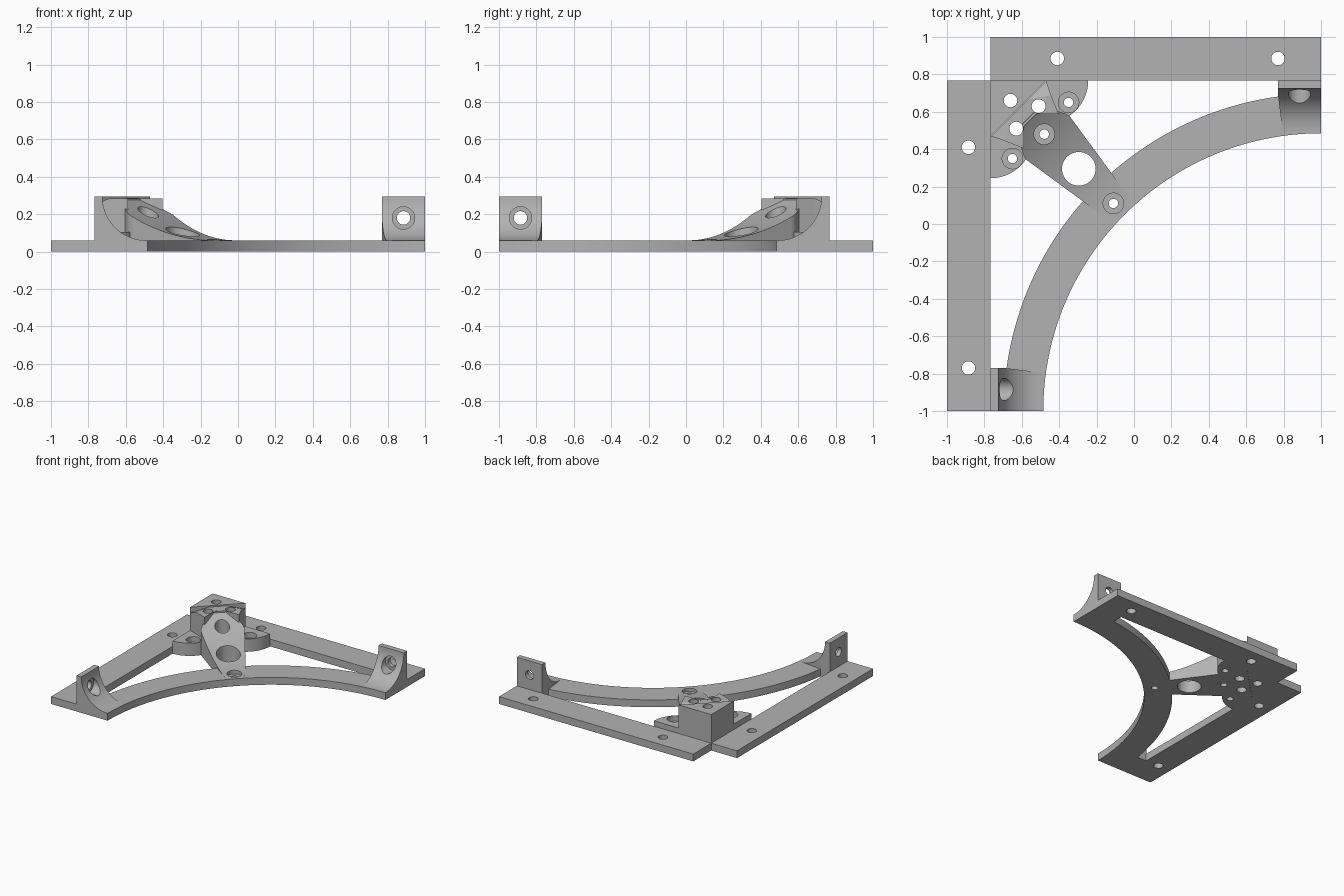
import bpy
import bmesh
from math import sin, cos, pi, sqrt

if "Cube" in bpy.data.objects:
    bpy.data.objects.remove(bpy.data.objects["Cube"])

BASE, TOP = 0.06, 0.295   # plate thickness, full height
SEG = 40

grey = bpy.data.materials.new("plain_grey")
grey.use_nodes = True
grey.diffuse_color = (0.45, 0.45, 0.45, 1)
grey.node_tree.nodes["Principled BSDF"].inputs["Base Color"].default_value = (0.45, 0.45, 0.45, 1)

parts = []


def flip(p):
    """Reflect across the diagonal symmetry plane."""
    return (-p[1], -p[0], p[2])


def diag(u, d):
    """Point from offset u across and distance d along the diagonal."""
    return ((u - d) / sqrt(2), (u + d) / sqrt(2))


def finish(name, bm, keep=True):
    bmesh.ops.recalc_face_normals(bm, faces=bm.faces)
    mesh = bpy.data.meshes.new(name)
    bm.to_mesh(mesh)
    bm.free()
    mesh.materials.append(grey)
    obj = bpy.data.objects.new(name, mesh)
    bpy.context.collection.objects.link(obj)
    if keep:
        parts.append(obj)
    return obj


def skin(bm, rings):
    """Bridge matching closed loops of points and cap both ends."""
    loops = [[bm.verts.new(p) for p in ring] for ring in rings]
    n = len(loops[0])
    for a, b in zip(loops, loops[1:]):
        for i in range(n):
            j = (i + 1) % n
            bm.faces.new((a[i], a[j], b[j], b[i]))
    bm.faces.new(loops[0])
    bm.faces.new(loops[-1])


def loft(name, rings, mirror=False):
    bm = bmesh.new()
    skin(bm, [[flip(p) if mirror else p for p in r] for r in rings])
    return finish(name, bm)


def prism(name, pts, heights, mirror=False):
    """Upright prism; heights is one value or one per corner."""
    if not isinstance(heights, (list, tuple)):
        heights = [heights] * len(pts)
    low = [(x, y, 0) for x, y in pts]
    high = [(x, y, h) for (x, y), h in zip(pts, heights)]
    return loft(name, [low, high], mirror)


def section(a, b, z):
    return [(*a, 0), (*b, 0), (*b, z), (*a, z)]


# Quarter ring
ring = []
for i in range(65):
    t = pi / 2 * (1 + i / 64)
    a, b = [(1 + r * cos(t), -1 + r * sin(t)) for r in (1.485, 1.697)]
    ring.append(section(a, b, BASE))
loft("curved_rail", ring)

for side, m in (("back", False), ("right", True)):
    # Straight flat leg
    prism(side + "_leg", [(-0.766, 0.766), (1, 0.766), (1, 1), (-0.766, 1)], BASE, m)

    # End bracket with concave fillet
    path = [(0.49 + 0.235 * sin(t), TOP - 0.235 * cos(t))
            for t in [pi / 2 * i / 24 for i in range(25)]] + [(0.768, TOP)]
    loft(side + "_bracket",
         [section((0.77 + max(0, 0.69 - y) * 0.125, y), (1, y), z) for y, z in path], m)

    # Rounded screw lug beside the corner block
    arc = [(-0.47 + 0.225 * cos(t), 0.766 + 0.225 * sin(t))
           for t in [-pi / 2 * i / 24 for i in range(25)]]
    prism(side + "_lug", [(-0.47, 0.766)] + arc, 0.105, m)

    # Sloped corner of the shelf
    prism(side + "_shelf_corner",
          [diag(0.209, 0.873), diag(0.173, 0.80), diag(0.067, 0.873)], [0.25, 0.285, 0.285], m)

# Corner block and notched shelf in front of it
prism("corner_block", [(-0.766, 0.766), (-0.766, 0.47), (-0.47, 0.766)], TOP)
half = [(0.067, 0.873), (0.173, 0.80), (0.131, 0.70), (0.046, 0.785)]
outline = half + [(-u, d) for u, d in reversed(half)]
prism("notched_shelf", [diag(u, d) for u, d in outline], 0.285)

# Curved arm sweeping from the block down to the rail
arm = []
for i in range(33):
    d = 0.12 + 0.68 * i / 32
    u = 0.092 + max(0, d - 0.18) * 0.154 if d < 0.66 else 0.166 - (d - 0.66) * 0.5
    z = BASE + 1.2 - sqrt(1.44 - (d - 0.1) ** 2)
    arm.append(section(diag(-u, d), diag(u, d), z))
loft("curved_arm", arm)

# Hole cutters: stepped shafts given as (radius, height) pairs
cut = bmesh.new()


def shaft(x, y, profile):
    skin(cut, [[(x + r * cos(2 * pi * i / SEG), y + r * sin(2 * pi * i / SEG), z)
                for i in range(SEG)] for r, z in profile])


def through(r):
    return [(r, -0.1), (r, 0.5)]


def counterbore(z):
    return [(0.025, -0.1), (0.025, z), (0.055, z), (0.055, 0.5)]


shaft(-0.295, 0.295, through(0.09))
shaft(-0.66, 0.66, through(0.036))
shaft(-0.11, 0.11, counterbore(0.035))
shaft(-0.48, 0.48, counterbore(0.1))
for m in (False, True):
    for x, y, profile in ((-0.41, 0.885, through(0.036)), (0.77, 0.885, through(0.036)),
                          (-0.51, 0.63, through(0.037)), (-0.35, 0.65, counterbore(0.06))):
        if m:
            x, y = -y, -x
        shaft(x, y, profile)
    # Sideways counterbored hole in the bracket
    rings = []
    for r, y in ((0.036, 0.85), (0.036, 0.735), (0.06, 0.735), (0.06, 0.4)):
        ring = [(0.885 + r * cos(2 * pi * i / SEG), y, 0.18 + r * sin(2 * pi * i / SEG))
                for i in range(SEG)]
        rings.append([flip(p) if m else p for p in ring])
    skin(cut, rings)

cutter = finish("hole_cutter", cut, keep=False)
cutter.hide_render = True

# Drill every part, then shade
for obj in parts:
    bpy.ops.object.select_all(action="DESELECT")
    obj.select_set(True)
    bpy.context.view_layer.objects.active = obj
    mod = obj.modifiers.new("holes", "BOOLEAN")
    mod.operation = "DIFFERENCE"
    mod.solver = "EXACT"
    mod.object = cutter
    bpy.ops.object.modifier_apply(modifier=mod.name)
    bpy.ops.object.shade_smooth_by_angle(angle=0.5)
bpy.data.objects.remove(cutter)
